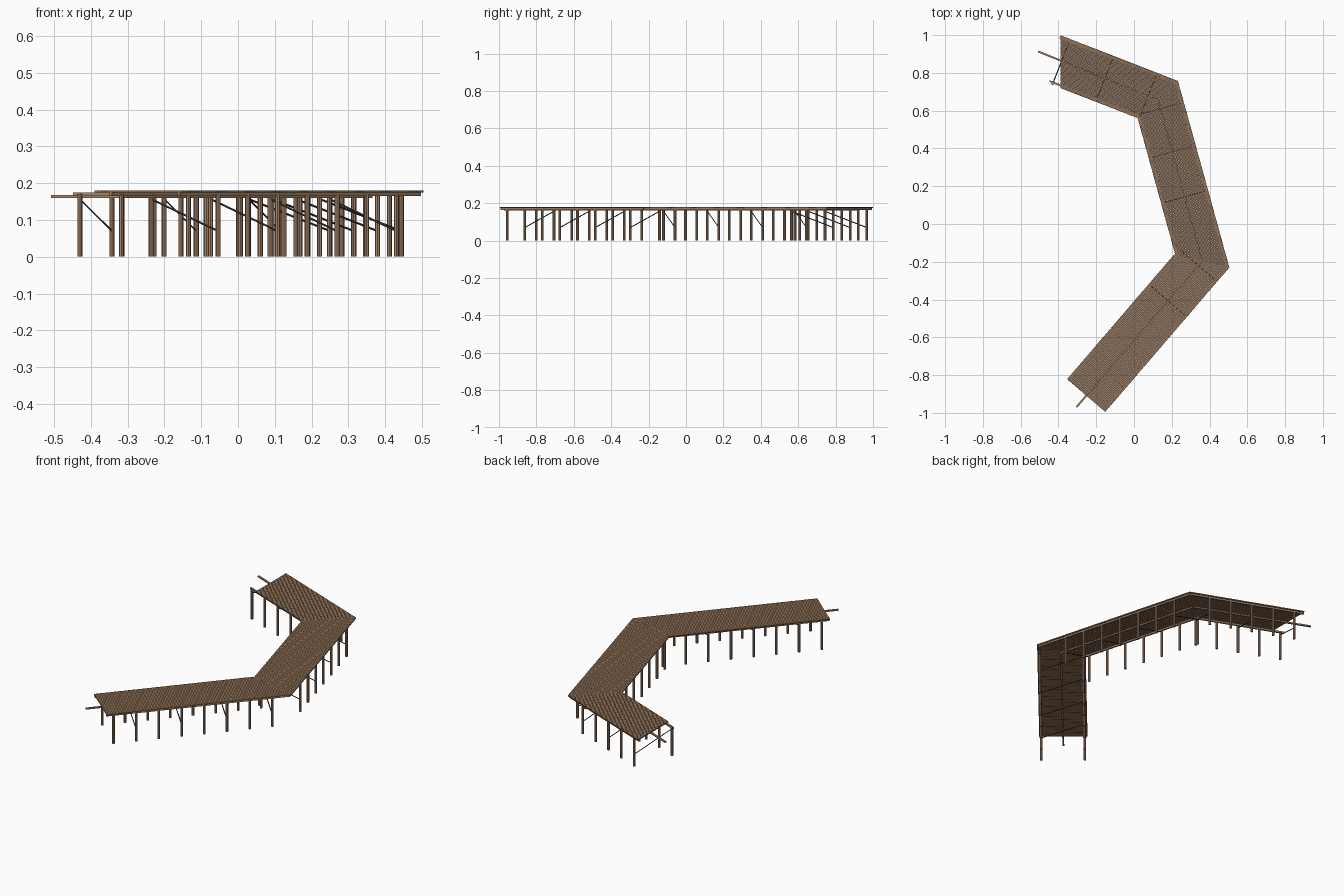
import bpy
import bmesh
from mathutils import Vector

cube = bpy.data.objects.get("Cube")
if cube:
    bpy.data.objects.remove(cube, do_unlink=True)


def material(name, rgb):
    m = bpy.data.materials.new(name)
    m.use_nodes = True
    m.diffuse_color = (*rgb, 1)
    bsdf = next(n for n in m.node_tree.nodes if n.type == 'BSDF_PRINCIPLED')
    bsdf.inputs["Base Color"].default_value = (*rgb, 1)
    bsdf.inputs["Roughness"].default_value = 0.9
    return m


PLANK = material("plank brown", (0.27, 0.158, 0.09))
TIMBER = material("timber brown", (0.38, 0.235, 0.145))
BRACE = material("brace dark brown", (0.075, 0.054, 0.041))


def finish(bm, name, mat):
    bmesh.ops.recalc_face_normals(bm, faces=bm.faces)
    me = bpy.data.meshes.new(name)
    bm.to_mesh(me)
    bm.free()
    me.materials.append(mat)
    ob = bpy.data.objects.new(name, me)
    bpy.context.scene.collection.objects.link(ob)


def slab(bm, pts, z0, z1):
    """Prism with a flat outline between two heights."""
    lo = [bm.verts.new((p.x, p.y, z0)) for p in pts]
    hi = [bm.verts.new((p.x, p.y, z1)) for p in pts]
    bm.faces.new(lo[::-1])
    bm.faces.new(hi)
    for i in range(len(pts)):
        j = (i + 1) % len(pts)
        bm.faces.new((lo[i], lo[j], hi[j], hi[i]))


def rod(bm, a, b, radius, sides):
    """Round or square bar between two points."""
    axis = b - a
    rot = axis.to_track_quat('Z', 'Y').to_matrix().to_4x4()
    rot.translation = (a + b) / 2
    bmesh.ops.create_cone(bm, cap_ends=True, segments=sides, radius1=radius,
                          radius2=radius, depth=axis.length, matrix=rot)


def beam(bm, a, b, width, z0, z1):
    d = (b - a).normalized()
    n = Vector((-d.y, d.x)) * width / 2
    slab(bm, [a + n, a - n, b - n, b + n], z0, z1)


# Plan of the walkway: matching outer and inner corners
outer = [Vector(p) for p in ((-0.39, 1.0), (0.233, 0.757), (0.505, -0.23), (-0.152, -0.995))]
inner = [Vector(p) for p in ((-0.39, 0.72), (0.02, 0.56), (0.218, -0.162), (-0.355, -0.822))]
inner_tip = Vector((-0.45, 0.745))
NAMES = ("back", "middle", "front")
PITCH, GAP = 0.0085, 0.0008

# Deck planks laid across each section, mitred at the corners
for i, name in enumerate(NAMES):
    a, b = outer[i], outer[i + 1]
    d = (b - a).normalized()
    n = Vector((d.y, -d.x))
    width = max((inner[k] - outer[k]).dot(n) for k in (i, i + 1))
    bm = bmesh.new()
    s, end = -0.3, (b - a).length + 0.3
    while s < end:
        p, q = a + d * s, a + d * (s + PITCH - GAP)
        slab(bm, [p, p + n * width, q + n * width, q], 0.174, 0.18)
        s += PITCH
    for k, side in ((i, -1), (i + 1, 1)):
        across = inner[k] - outer[k]
        cut = Vector((-across.y, across.x))
        if cut.dot(d) * side < 0:
            cut = -cut
        geom = bm.verts[:] + bm.edges[:] + bm.faces[:]
        bmesh.ops.bisect_plane(bm, geom=geom, plane_co=(*outer[k], 0),
                               plane_no=(*cut, 0), clear_outer=True)
        rim = [e for e in bm.edges if e.is_boundary]
        if rim:
            bmesh.ops.holes_fill(bm, edges=rim, sides=0)
    finish(bm, name + "_deck_planks", PLANK)

# Long beams under both edges and the centre
starts = [inner_tip] + inner[1:]
for name, t in (("inner", 0.045), ("outer", 0.955), ("centre", 0.5)):
    path = [p.lerp(q, t) for p, q in zip(starts, outer)]
    z0, z1 = 0.165, 0.175
    if name == "centre":
        path[0] = Vector((-0.507, 0.913))
        path[-1] = Vector((-0.305, -0.97))
        z0, z1 = 0.16, 0.168
    bm = bmesh.new()
    for a, b in zip(path, path[1:]):
        beam(bm, a, b, 0.01, z0, z1)
    finish(bm, name + "_beam", TIMBER)

# Rows of posts: start of inner row, direction, reach across, spacing, rows, first braced row
rows = (
    ("back", Vector((-0.43, 0.743)), outer[1] - outer[0], -0.24, 0.123, 5, 0),
    ("middle", Vector((0.222, -0.12)), outer[1] - outer[2], 0.23, 0.1215, 7, 0),
    ("front", Vector((-0.317, -0.8)), outer[2] - outer[3], 0.24, 0.124, 8, 1),
)
for name, start, along, reach, step, count, first in rows:
    d = along.normalized()
    n = Vector((d.y, -d.x)) * reach
    posts, braces = bmesh.new(), bmesh.new()
    for k in range(count):
        p = start + d * step * k
        q = p + n
        for foot in (p, q):
            rod(posts, Vector((*foot, 0)), Vector((*foot, 0.17)), 0.007, 8)
        if k % 2 == first:
            rod(braces, Vector((*p, 0.157)), Vector((*q, 0.07)), 0.0028, 4)
    finish(posts, name + "_posts", TIMBER)
    finish(braces, name + "_braces", BRACE)
